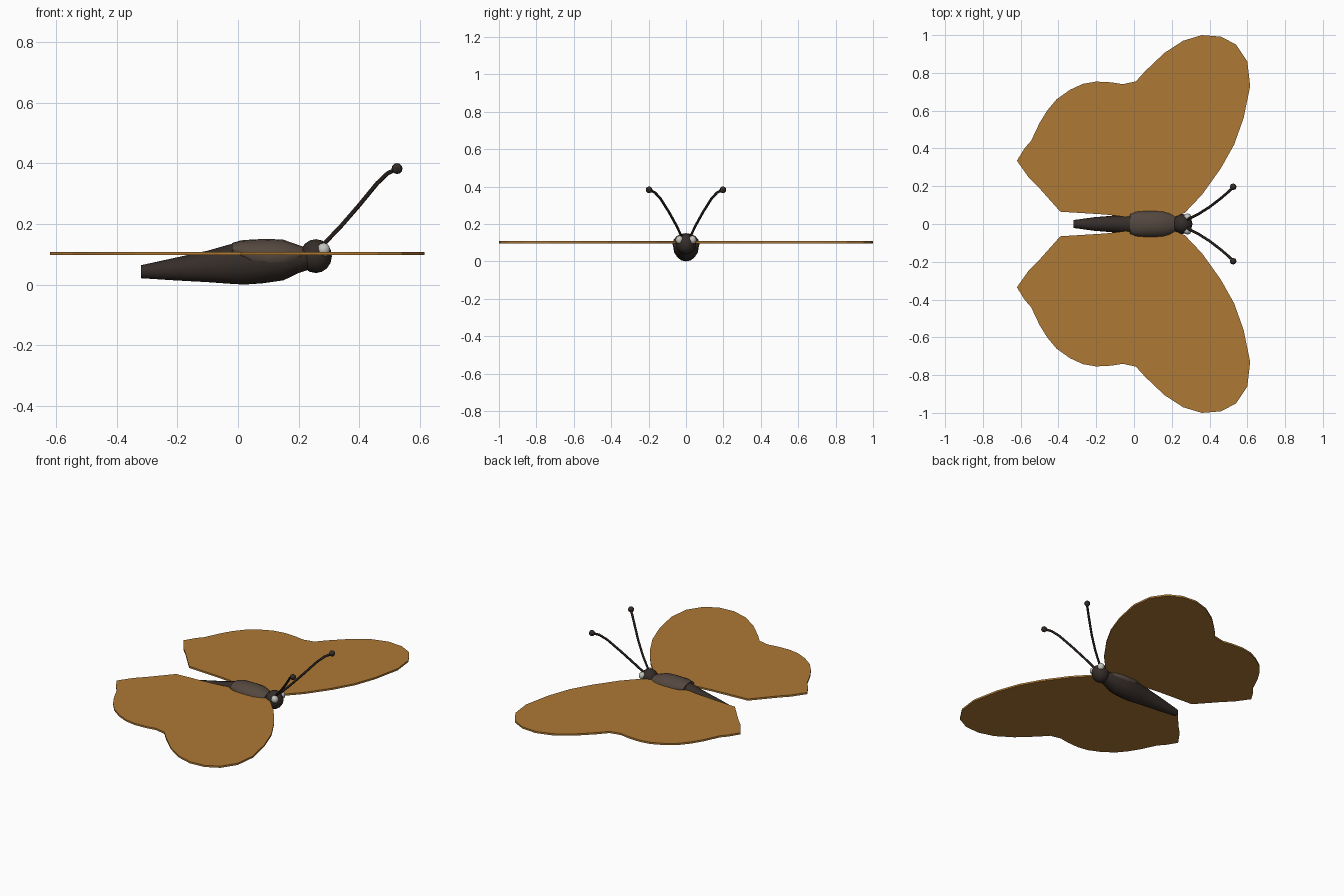
import bpy, bmesh, math
from mathutils import Vector

if "Cube" in bpy.data.objects:
    bpy.data.objects.remove(bpy.data.objects["Cube"])


def material(name, rgb):
    m = bpy.data.materials.new(name)
    m.diffuse_color = (*rgb, 1)
    m.use_nodes = True
    m.node_tree.nodes["Principled BSDF"].inputs["Base Color"].default_value = m.diffuse_color
    return m


ORANGE = material("wing_orange", (0.42, 0.19, 0.035))
DARK = material("body_dark", (0.035, 0.026, 0.022))
FUR = material("fur_brown", (0.09, 0.065, 0.05))
PALE = material("eye_pale", (0.55, 0.55, 0.52))


def finish(name, bm, mat, smooth=True):
    bmesh.ops.recalc_face_normals(bm, faces=bm.faces)
    me = bpy.data.meshes.new(name)
    bm.to_mesh(me)
    bm.free()
    me.materials.append(mat)
    ob = bpy.data.objects.new(name, me)
    bpy.context.collection.objects.link(ob)
    if smooth:
        bpy.context.view_layer.objects.active = ob
        ob.select_set(True)
        bpy.ops.object.shade_smooth_by_angle(angle=math.radians(40))
        ob.select_set(False)
    return ob


def loft(name, rings, mat, sides):
    """Tube through (centre, side vector, up vector) rings, capped at both ends."""
    bm = bmesh.new()
    loops = []
    for c, u, v in rings:
        angles = [2 * math.pi * i / sides for i in range(sides)]
        loops.append([bm.verts.new(c + u * math.cos(a) + v * math.sin(a)) for a in angles])
    for a, b in zip(loops, loops[1:]):
        for i in range(sides):
            j = (i + 1) % sides
            bm.faces.new((a[i], a[j], b[j], b[i]))
    bm.faces.new(loops[0])
    bm.faces.new(loops[-1])
    return finish(name, bm, mat)


def ball(name, centre, radii, mat, segs=12, rings=8):
    bm = bmesh.new()
    bmesh.ops.create_uvsphere(bm, u_segments=segs, v_segments=rings, radius=1)
    bmesh.ops.scale(bm, vec=radii, verts=bm.verts)
    bmesh.ops.translate(bm, vec=centre, verts=bm.verts)
    return finish(name, bm, mat)


# Body: x, bottom z, top z, half width
profile = [(-0.32, 0.021, 0.064, 0.021), (-0.21, 0.014, 0.088, 0.036),
           (-0.10, 0.008, 0.112, 0.045), (-0.03, 0.003, 0.132, 0.053),
           (0.02, 0.0, 0.143, 0.064), (0.08, 0.004, 0.145, 0.068),
           (0.15, 0.014, 0.143, 0.065), (0.20, 0.038, 0.126, 0.050),
           (0.23, 0.048, 0.120, 0.040)]
loft("body", [(Vector((x, 0, (lo + hi) / 2)), Vector((0, w, 0)), Vector((0, 0, (hi - lo) / 2)))
              for x, lo, hi, w in profile], DARK, 16)

# Furry thorax saddle and head
saddle = [(-0.02, 0.092, 0.137, 0.052), (0.01, 0.076, 0.146, 0.064),
          (0.05, 0.046, 0.149, 0.0705), (0.10, 0.036, 0.151, 0.072),
          (0.15, 0.042, 0.148, 0.070), (0.19, 0.058, 0.134, 0.058), (0.215, 0.08, 0.125, 0.042)]
loft("thorax_fur", [(Vector((x, 0, (lo + hi) / 2)), Vector((0, w, 0)), Vector((0, 0, (hi - lo) / 2)))
                    for x, lo, hi, w in saddle], FUR, 16)
ball("head", (0.257, 0, 0.094), (0.053, 0.053, 0.056), DARK)

# Wing outline, from the front root round to the rear root
outline = [(0.20, 0.03), (0.27, 0.06), (0.36, 0.155), (0.46, 0.295), (0.53, 0.42), (0.58, 0.56),
           (0.615, 0.73), (0.60, 0.86), (0.54, 0.95), (0.46, 0.992), (0.36, 1.0), (0.26, 0.97),
           (0.16, 0.905), (0.06, 0.81), (0.01, 0.755), (-0.06, 0.74), (-0.12, 0.75),
           (-0.20, 0.754), (-0.27, 0.742), (-0.34, 0.71), (-0.41, 0.66), (-0.46, 0.60),
           (-0.50, 0.535), (-0.545, 0.44), (-0.58, 0.40), (-0.62, 0.335), (-0.56, 0.25),
           (-0.51, 0.20), (-0.39, 0.065), (-0.15, 0.05), (0.02, 0.03)]
antenna = [Vector(p) for p in [(0.27, 0.017, 0.12), (0.34, 0.052, 0.193), (0.40, 0.09, 0.262),
                               (0.46, 0.136, 0.335), (0.495, 0.166, 0.368), (0.525, 0.194, 0.382)]]

for side, s in (("left", 1), ("right", -1)):
    # Wing slab
    bm = bmesh.new()
    face = bm.faces.new([bm.verts.new((x, s * y, 0.097)) for x, y in outline])
    top = bmesh.ops.extrude_face_region(bm, geom=[face])["geom"]
    bmesh.ops.translate(bm, vec=(0, 0, 0.011),
                        verts=[g for g in top if isinstance(g, bmesh.types.BMVert)])
    if face.is_valid and len(bm.faces) == len(outline) + 1:
        bm.faces.new([v for v in face.verts])
    finish(side + "_wing", bm, ORANGE, smooth=False)

    # Eye
    ball(side + "_eye", (0.283, s * 0.034, 0.115), (0.022, 0.022, 0.023), PALE, 10, 6)

    # Antenna with clubbed tip
    pts = [Vector((p.x, s * p.y, p.z)) for p in antenna]
    rings = []
    for i, p in enumerate(pts):
        d = (pts[min(i + 1, len(pts) - 1)] - pts[max(i - 1, 0)]).normalized()
        u = d.cross(Vector((0, 0, 1))).normalized()
        rings.append((p, u * 0.007, d.cross(u) * 0.007))
    loft(side + "_antenna", rings, DARK, 6)
    ball(side + "_antenna_tip", (0.525, s * 0.197, 0.383), (0.018,) * 3, DARK, 8, 6)
